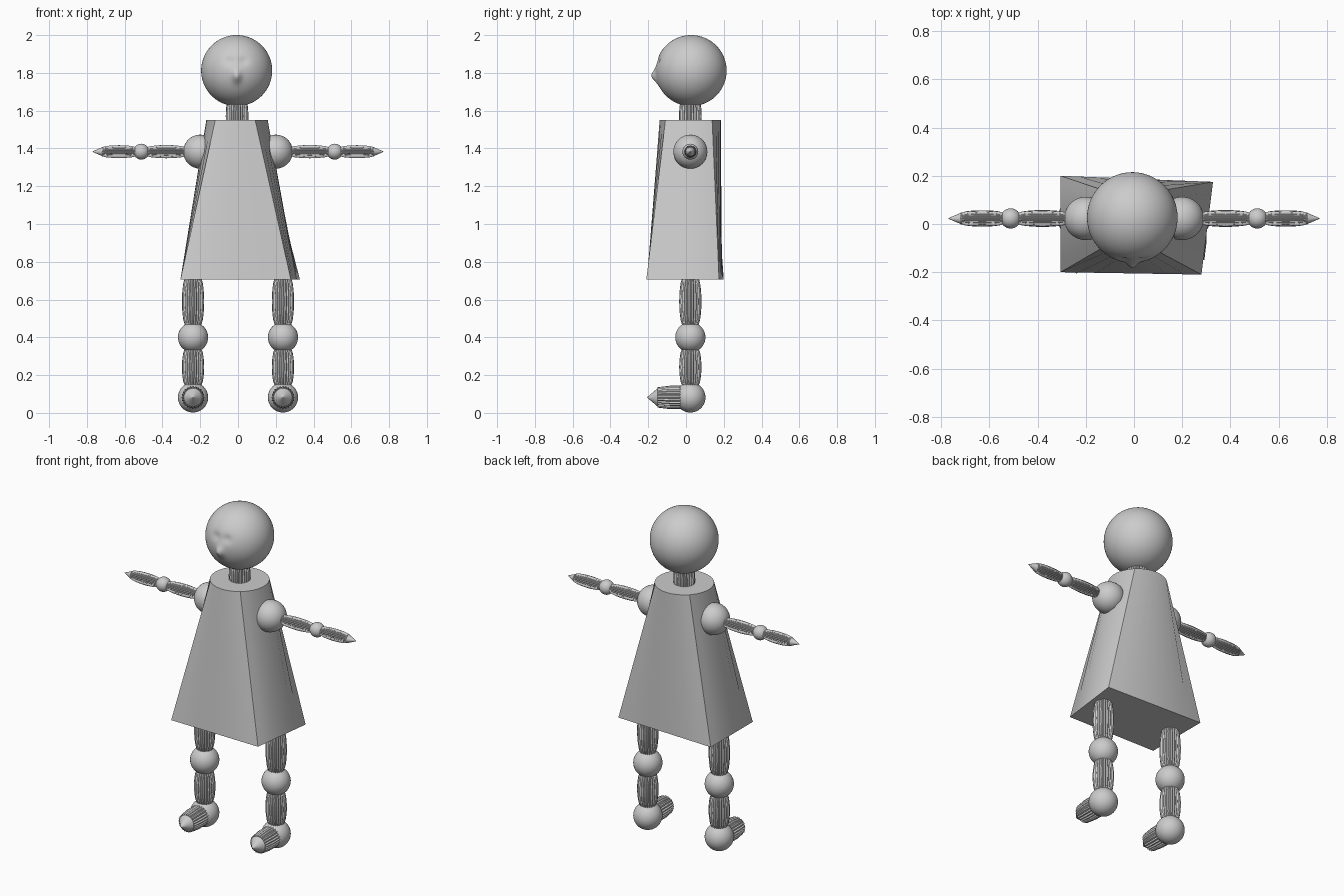
import bpy, bmesh, math
from mathutils import Vector, Matrix

if "Cube" in bpy.data.objects:
    bpy.data.objects.remove(bpy.data.objects["Cube"])

grey = bpy.data.materials.new("plain grey")
grey.diffuse_color = (0.6, 0.6, 0.6, 1)
grey.use_nodes = True
grey.node_tree.nodes["Principled BSDF"].inputs["Base Color"].default_value = grey.diffuse_color
CY = 0.023  # depth of the body axis


def finish(name, bm, smooth=None):
    bmesh.ops.recalc_face_normals(bm, faces=bm.faces)
    me = bpy.data.meshes.new(name)
    bm.to_mesh(me)
    bm.free()
    me.materials.append(grey)
    ob = bpy.data.objects.new(name, me)
    bpy.context.collection.objects.link(ob)
    if smooth:
        bpy.ops.object.select_all(action='DESELECT')
        ob.select_set(True)
        bpy.context.view_layer.objects.active = ob
        bpy.ops.object.shade_smooth_by_angle(angle=math.radians(smooth))
    return ob


def ball(name, centre, r, u=48, v=24):
    bm = bmesh.new()
    bmesh.ops.create_uvsphere(bm, u_segments=u, v_segments=v, radius=r)
    bmesh.ops.translate(bm, verts=bm.verts, vec=centre)
    return finish(name, bm, 40)


def lathe(name, start, end, profile, ribs=0, depth=0.0, n=32):
    """Rings along start-end; profile is (fraction, radius). Optional ribs."""
    start, end = Vector(start), Vector(end)
    axis = end - start
    rot = axis.to_track_quat('Z', 'Y').to_matrix()
    n = ribs * 2 if ribs else n
    bm = bmesh.new()
    rings = []
    for f, r in profile:
        ring = []
        for i in range(n):
            a = 2 * math.pi * i / n
            rr = r * (1 - depth * (i % 2))
            p = Vector((rr * math.cos(a), rr * math.sin(a), f * axis.length))
            ring.append(bm.verts.new(start + rot @ p))
        rings.append(ring)
    for a, b in zip(rings, rings[1:]):
        for i in range(n):
            j = (i + 1) % n
            bm.faces.new((a[i], a[j], b[j], b[i]))
    bm.faces.new(rings[0])
    bm.faces.new(rings[-1])
    return finish(name, bm, None if ribs else 40)


def barrel(name, start, end, r, end_r):
    """Ribbed limb segment, swelling in the middle."""
    prof = [(k / 8, end_r + (r - end_r) * math.sin(math.pi * k / 8) ** 0.6 if 0 < k < 8 else end_r)
            for k in range(9)]
    return lathe(name, start, end, prof, ribs=24, depth=0.1)


# Head: smooth ball with a pointed nose and shallow eye sockets
HC, HR = Vector((-0.007, 0.027, 1.812)), 0.188
bm = bmesh.new()
bmesh.ops.create_uvsphere(bm, u_segments=128, v_segments=96, radius=HR)
for v in bm.verts:
    if v.co.y < 0:
        x, z = v.co.x, v.co.z
        g = lambda cx, cz, s, t: math.exp(-((x - cx) / s) ** 2 - ((z - cz) / t) ** 2)
        v.co.y += -0.024 * g(0, -0.03, 0.022, 0.032) + 0.009 * g(0.035, 0.05, 0.028, 0.024) \
            + 0.009 * g(-0.035, 0.05, 0.028, 0.024)
bmesh.ops.translate(bm, verts=bm.verts, vec=HC)
finish("head", bm, 60)

# Neck
barrel("neck", (-0.005, CY, 1.46), (-0.005, CY, 1.68), 0.06, 0.042)

# Dress: round top ruled down to an uneven four-cornered hem
corners = [(0.28, -0.21), (0.328, 0.175), (-0.305, 0.20), (-0.305, -0.20)]
angles = [-54, 45, 135, 225, 306]
STEPS = 8
bm = bmesh.new()
top, hem = [], []
for s in range(4):
    for k in range(STEPS):
        t = k / STEPS
        a = math.radians(angles[s] + (angles[s + 1] - angles[s]) * t)
        top.append(bm.verts.new((-0.005 + 0.163 * math.cos(a), CY + 0.163 * math.sin(a), 1.55)))
        p = Vector(corners[s]).lerp(Vector(corners[(s + 1) % 4]), t)
        hem.append(bm.verts.new((p.x, p.y, 0.705)))
m = len(top)
for i in range(m):
    j = (i + 1) % m
    bm.faces.new((hem[i], hem[j], top[j], top[i]))
bm.faces.new(top)
bm.faces.new(hem)
finish("dress", bm, 20)

for side, s in (("left", -1), ("right", 1)):
    # Arm: shoulder, upper arm, elbow, forearm, pointed hand
    P = lambda x: (s * x, CY, 1.383)
    ball(side + "_shoulder", P(0.2), 0.09)
    barrel(side + "_upper_arm", P(0.27), P(0.49), 0.035, 0.022)
    ball(side + "_elbow", P(0.512), 0.042, 32, 16)
    barrel(side + "_forearm", P(0.54), P(0.72), 0.034, 0.024)
    lathe(side + "_hand", P(0.715), P(0.771), [(0, 0.025), (1, 0.001)])

    # Leg: thigh, knee, shin, ankle
    X = s * 0.238
    barrel(side + "_thigh", (X, CY, 0.72), (X, CY, 0.46), 0.059, 0.042)
    ball(side + "_knee", (X, CY, 0.40), 0.08)
    barrel(side + "_shin", (X, CY, 0.345), (X, CY, 0.14), 0.059, 0.042)
    ball(side + "_ankle", (X, CY, 0.082), 0.08)

    # Foot: ribbed sleeve with a cone toe
    lathe(side + "_foot", (X, -0.02, 0.082), (X, -0.15, 0.082),
          [(0, 0.062), (0.5, 0.062), (1, 0.054)], ribs=24, depth=0.1)
    lathe(side + "_toe", (X, -0.148, 0.082), (X, -0.206, 0.082), [(0, 0.05), (1, 0.001)])
